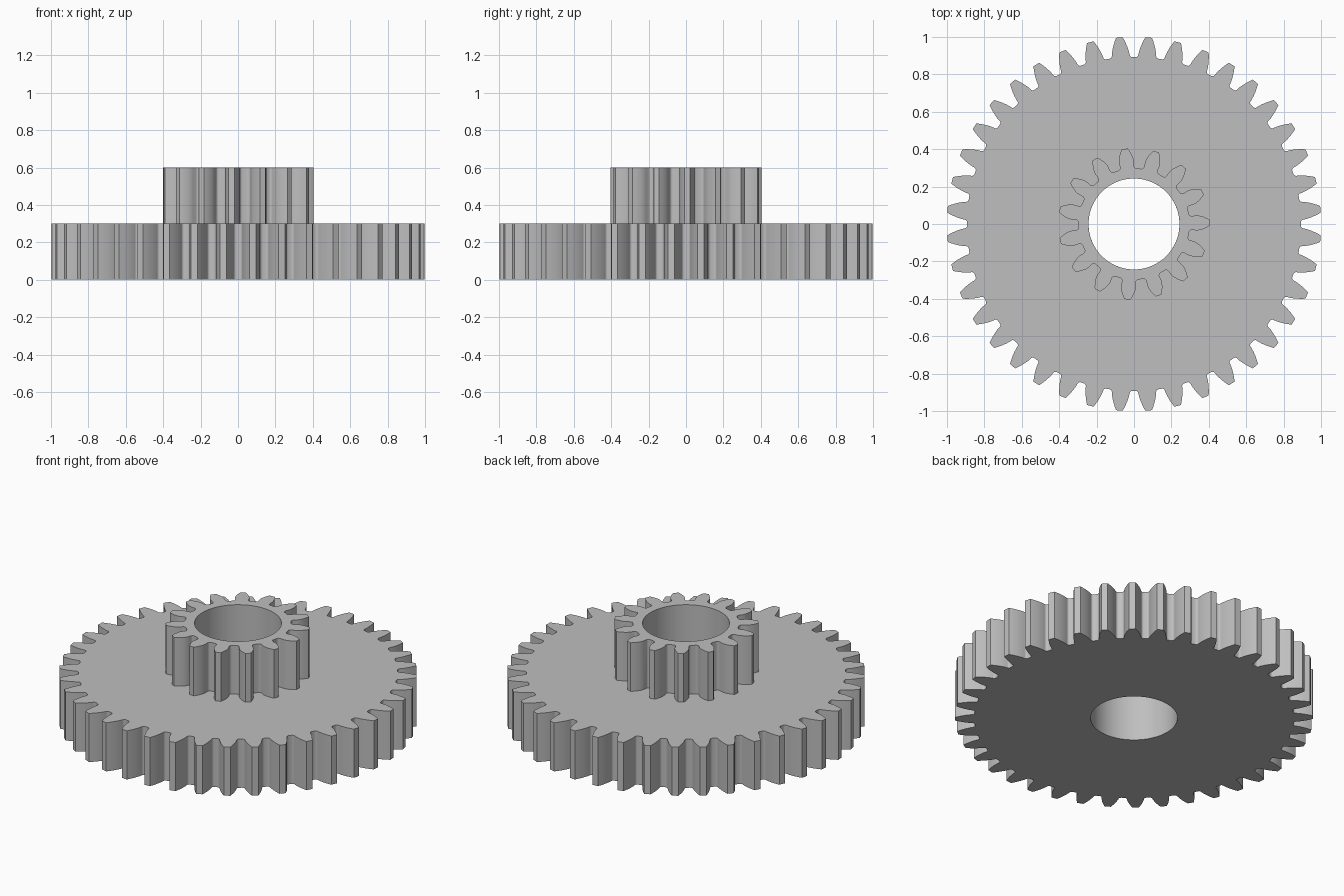
import bpy
import bmesh
from math import pi, tan, acos, cos, sin, radians

if "Cube" in bpy.data.objects:
    bpy.data.objects.remove(bpy.data.objects["Cube"], do_unlink=True)

MODULE = 1 / 21
PRESSURE = radians(20)
BORE = 0.243

grey = bpy.data.materials.new("plain grey")
grey.use_nodes = True
colour = (0.52, 0.52, 0.52, 1)
grey.diffuse_color = colour
grey.node_tree.nodes["Principled BSDF"].inputs["Base Color"].default_value = colour


def involute(a):
    return tan(a) - a


def tooth_half(teeth):
    """Radius and angle from the tooth centre, running from tip to root."""
    pitch = teeth * MODULE / 2
    tip, root, base = pitch + MODULE, pitch - 1.25 * MODULE, pitch * cos(PRESSURE)
    fillet = 0.3 * MODULE
    start = max(base, root + fillet)
    pts = []
    # involute flank
    for i in range(7):
        r = tip + (start - tip) * i / 6
        a = pi / (2 * teeth) + involute(PRESSURE) - involute(acos(min(1, base / r)))
        pts.append((r, a))
    # rounded root
    for i in range(5):
        t = i / 4 * pi / 2
        p = (root + fillet * (1 - sin(t)), a + fillet * (1 - cos(t)) / root)
        if p[0] < pts[-1][0] - 1e-5:
            pts.append(p)
    return pts


def spur_gear(name, teeth, z0, z1, turn):
    half = tooth_half(teeth)
    tooth = [(r, -a) for r, a in reversed(half)] + half
    outline = [(r, a + turn + k * 2 * pi / teeth) for k in range(teeth) for r, a in tooth]
    bm = bmesh.new()

    def ring(z, radius=None):
        return [bm.verts.new(((radius or r) * cos(a), (radius or r) * sin(a), z))
                for r, a in outline]

    # closed tube of four rings: toothed wall, top, bore, underside
    rings = [ring(z0), ring(z1), ring(z1, BORE), ring(z0, BORE)]
    n = len(outline)
    for lower, upper in zip(rings, rings[1:] + rings[:1]):
        for i in range(n):
            j = (i + 1) % n
            bm.faces.new((lower[i], lower[j], upper[j], upper[i]))
    bmesh.ops.recalc_face_normals(bm, faces=bm.faces)
    mesh = bpy.data.meshes.new(name)
    bm.to_mesh(mesh)
    bm.free()
    mesh.materials.append(grey)
    obj = bpy.data.objects.new(name, mesh)
    bpy.context.collection.objects.link(obj)
    bpy.ops.object.select_all(action='DESELECT')
    obj.select_set(True)
    bpy.context.view_layer.objects.active = obj
    bpy.ops.object.shade_smooth_by_angle(angle=radians(30))


spur_gear("large_gear", 40, 0, 0.3, pi / 40)
spur_gear("small_gear", 15, 0.3, 0.6, radians(1))
